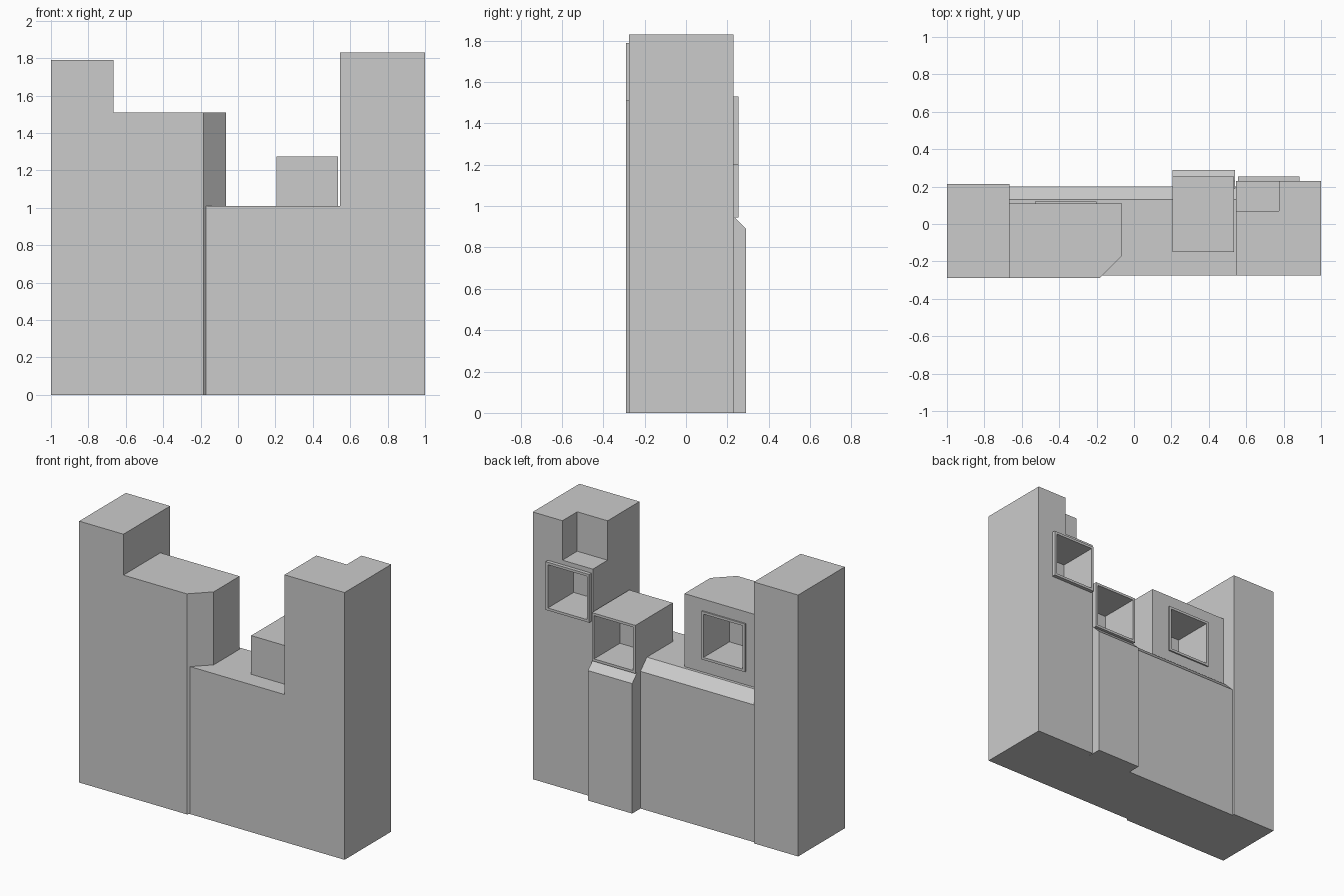
import bpy
import bmesh

if "Cube" in bpy.data.objects:
    bpy.data.objects.remove(bpy.data.objects["Cube"])


def prism(name, pts, axis, lo, hi):
    """Extrude a closed profile along an axis: 'x' takes (y, z) points, 'z' takes (x, y)."""
    bm = bmesh.new()
    rings = []
    for t in (lo, hi):
        rings.append([bm.verts.new((t, a, b) if axis == 'x' else (a, b, t)) for a, b in pts])
    bm.faces.new(rings[0])
    bm.faces.new(rings[1])
    n = len(pts)
    for i in range(n):
        j = (i + 1) % n
        bm.faces.new((rings[0][i], rings[0][j], rings[1][j], rings[1][i]))
    bmesh.ops.recalc_face_normals(bm, faces=bm.faces)
    mesh = bpy.data.meshes.new(name)
    bm.to_mesh(mesh)
    bm.free()
    ob = bpy.data.objects.new(name, mesh)
    bpy.context.collection.objects.link(ob)
    return ob


def box(name, x, y, z):
    return prism(name, [(x[0], y[0]), (x[1], y[0]), (x[1], y[1]), (x[0], y[1])], 'z', *z)


def cut(target, cutter):
    mod = target.modifiers.new("cut", 'BOOLEAN')
    mod.operation = 'DIFFERENCE'
    mod.solver = 'EXACT'
    mod.object = cutter
    bpy.context.view_layer.objects.active = target
    bpy.ops.object.modifier_apply(modifier=mod.name)


SIZE, RIM, DEPTH = 0.33, 0.017, 0.28


def niche(name, x, z, y_host, y_out, hosts):
    """Square rim on the back face with a recess cut through it into the hosts."""
    frame = box(name, (x, x + SIZE), (y_host, y_out), (z, z + SIZE))
    cutter = box(name + "_cutter", (x + RIM, x + SIZE - RIM), (y_out - DEPTH, 0.5),
                 (z + RIM, z + SIZE - RIM))
    cutter.hide_render = True
    for ob in [frame] + hosts:
        cut(ob, cutter)
    bpy.data.objects.remove(cutter, do_unlink=True)


# Left tower and chamfered block beside it
box("left_tower", (-1, -0.665), (-0.29, 0.215), (0, 1.79))
block = prism("chamfered_block", [(-0.665, -0.29), (-0.185, -0.29), (-0.065, -0.17),
                                  (-0.065, 0.11), (-0.665, 0.11)], 'z', 0, 1.51)

# Low deck with a sloped back edge, and the pier behind it
deck = prism("deck", [(-0.275, 0), (0.2, 0), (0.2, 0.94), (0.13, 1.01), (-0.275, 1.01)],
             'x', -0.665, 0.545)
prism("rear_pier", [(0.1, 0), (0.29, 0), (0.29, 0.89), (0.23, 0.95), (0.1, 0.95)],
      'x', 0.205, 0.54)

# Right tower with its stepped back corner
tower = box("right_tower", (0.545, 1), (-0.275, 0.23), (0, 1.83))
notch = box("notch_cutter", (0.4, 0.775), (0.07, 0.5), (1.56, 2))
cut(tower, notch)
bpy.data.objects.remove(notch, do_unlink=True)

# Open niches facing the back; the middle one is a full box resting on the deck
niche("right_niche_frame", 0.555, 1.2, 0.23, 0.255, [tower])
niche("middle_niche_box", 0.205, 0.945, -0.15, 0.255, [deck])
niche("left_niche_frame", -0.53, 1.1, 0.11, 0.12, [block])
